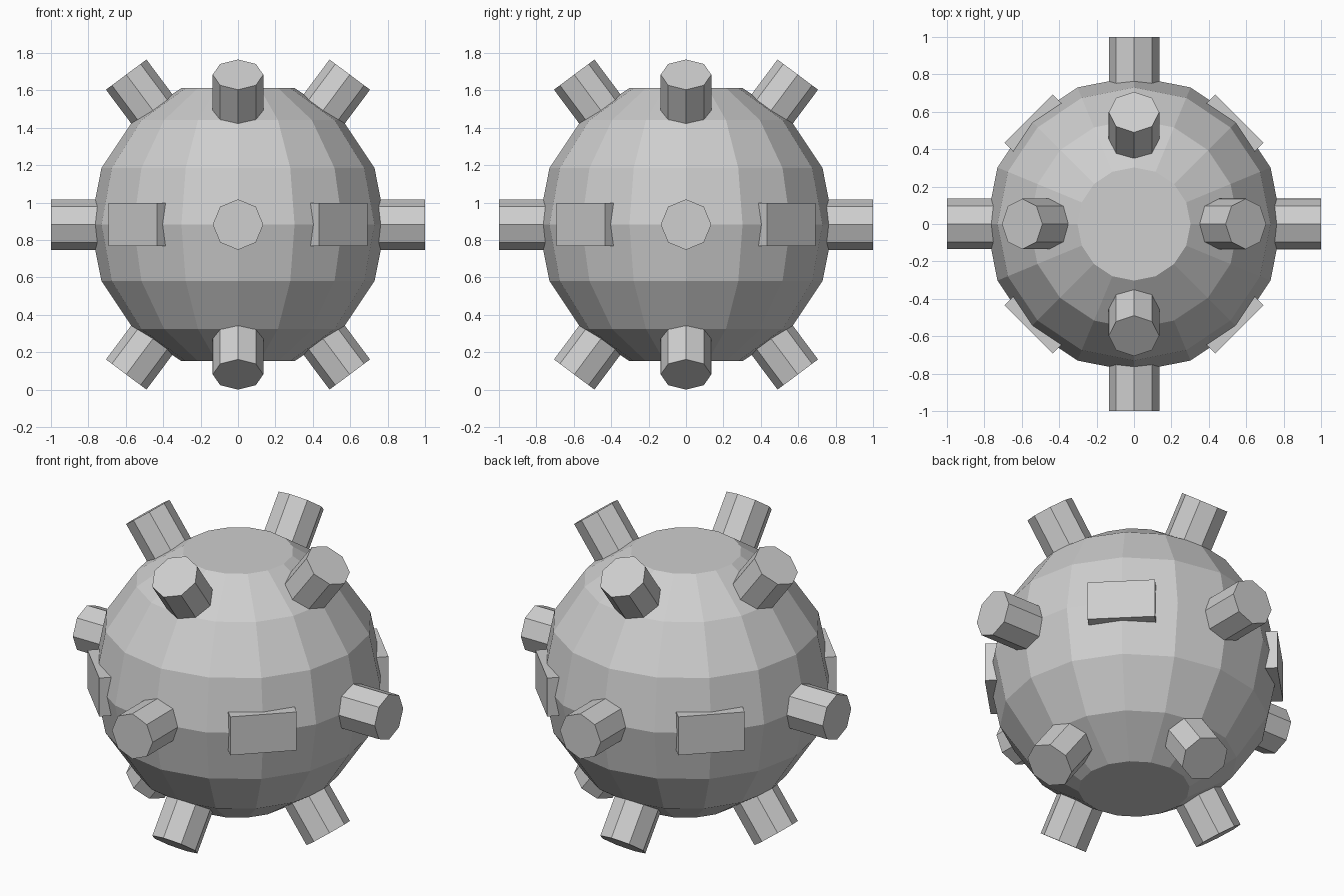
import bpy, bmesh, math
from mathutils import Matrix

if "Cube" in bpy.data.objects:
    bpy.data.objects.remove(bpy.data.objects["Cube"], do_unlink=True)

CENTRE_Z = 0.883
BODY_RADIUS = 0.79

# One plain grey for everything
grey = bpy.data.materials.new("grey metal")
grey.use_nodes = True
colour = (0.62, 0.62, 0.62, 1)
grey.diffuse_color = colour
grey.node_tree.nodes["Principled BSDF"].inputs["Base Color"].default_value = colour


def add_object(name, bm):
    mesh = bpy.data.meshes.new(name)
    bm.to_mesh(mesh)
    bm.free()
    mesh.materials.append(grey)
    obj = bpy.data.objects.new(name, mesh)
    obj.location.z = CENTRE_Z
    bpy.context.collection.objects.link(obj)
    return obj


def aim(azimuth, elevation):
    """Rotation that turns +z to the given direction (degrees)."""
    return (Matrix.Rotation(math.radians(azimuth), 4, 'Z')
            @ Matrix.Rotation(math.radians(90 - elevation), 4, 'Y'))


# Faceted ball with flat caps at the poles
bm = bmesh.new()
bmesh.ops.create_uvsphere(bm, u_segments=16, v_segments=8, radius=BODY_RADIUS)
poles = [v for v in bm.verts if abs(v.co.z) > BODY_RADIUS * 0.99]
bmesh.ops.dissolve_verts(bm, verts=poles)
add_object("body", bm)


# Octagonal prongs that stick out to 1 unit from the centre
def add_prong(name, azimuth, elevation, inner=0.5, outer=1.0):
    bm = bmesh.new()
    place = aim(azimuth, elevation) @ Matrix.Translation((0, 0, (inner + outer) / 2))
    bmesh.ops.create_cone(bm, cap_ends=True, segments=8, radius1=0.135,
                          radius2=0.135, depth=outer - inner, matrix=place)
    add_object(name, bm)


sides = {"left": 0, "back": 90, "right": 180, "front": 270}
rows = {"upper": 53.3, "middle": 0, "lower": -53.3}
for row, elevation in rows.items():
    for side, azimuth in sides.items():
        add_prong(f"{row}_{side}_prong", azimuth, elevation)

# Rectangular plates on the diagonals of the equator
corners = {"back_left": 45, "back_right": 135, "front_right": 225, "front_left": 315}
for corner, azimuth in corners.items():
    bm = bmesh.new()
    place = (Matrix.Rotation(math.radians(azimuth), 4, 'Z')
             @ Matrix.Translation((0.747, 0, 0))
             @ Matrix.Diagonal((0.10, 0.366, 0.23, 1)))
    bmesh.ops.create_cube(bm, size=1, matrix=place)
    add_object(f"{corner}_plate", bm)
